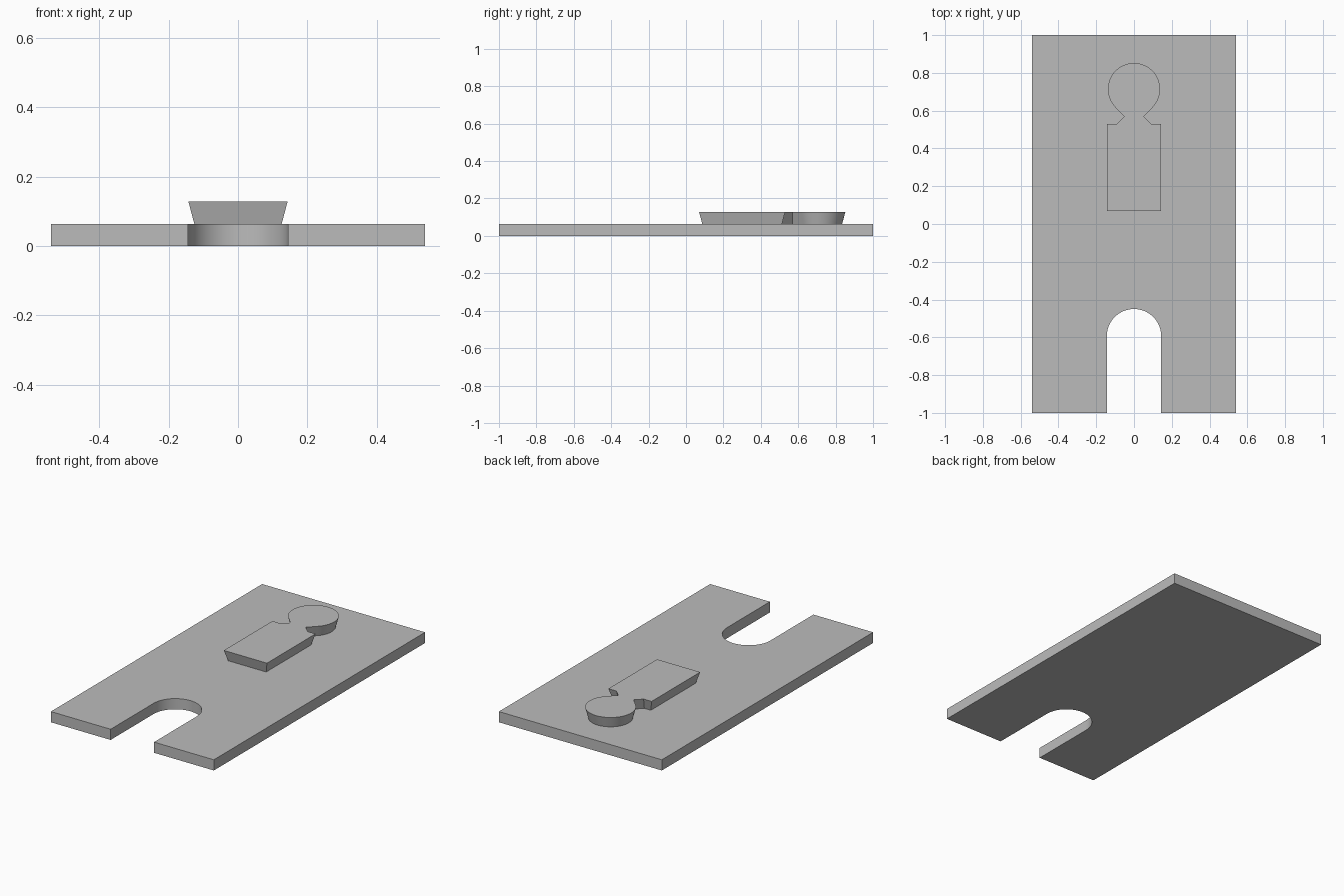
import bpy
import bmesh
from math import radians, sin, cos
from mathutils import Vector

cube = bpy.data.objects.get("Cube")
if cube:
    bpy.data.objects.remove(cube, do_unlink=True)

# One plain grey for everything
GREY = (0.5, 0.5, 0.5, 1)
grey = bpy.data.materials.new("plain_grey")
grey.use_nodes = True
grey.diffuse_color = GREY
grey.node_tree.nodes["Principled BSDF"].inputs["Base Color"].default_value = GREY


def arc(cy, radius, start, end, steps):
    """Points on an arc centred on x = 0."""
    angles = [radians(start + (end - start) * i / steps) for i in range(steps + 1)]
    return [Vector((radius * cos(a), cy + radius * sin(a))) for a in angles]


def inset(points, distance):
    """Mitred inward offset of a counter-clockwise outline."""
    result = []
    for i, p in enumerate(points):
        before = (p - points[i - 1]).normalized()
        after = (points[(i + 1) % len(points)] - p).normalized()
        n1 = Vector((-before.y, before.x))
        n2 = Vector((-after.y, after.x))
        result.append(p + (n1 + n2) * distance / (1 + n1.dot(n2)))
    return result


def loft(name, lower, upper, z0, z1):
    """Closed solid between two matching outlines."""
    bm = bmesh.new()
    low = [bm.verts.new((p.x, p.y, z0)) for p in lower]
    high = [bm.verts.new((p.x, p.y, z1)) for p in upper]
    bm.faces.new(low[::-1])
    bm.faces.new(high)
    for i in range(len(low)):
        j = (i + 1) % len(low)
        bm.faces.new((low[i], low[j], high[j], high[i]))
    mesh = bpy.data.meshes.new(name)
    bm.to_mesh(mesh)
    bm.free()
    mesh.materials.append(grey)
    obj = bpy.data.objects.new(name, mesh)
    bpy.context.collection.objects.link(obj)
    bpy.ops.object.select_all(action="DESELECT")
    obj.select_set(True)
    bpy.context.view_layer.objects.active = obj
    bpy.ops.object.shade_smooth_by_angle(angle=radians(30))


def mirrored(half):
    """Add the left-right mirror of a right-hand chain of points."""
    return half + [Vector((-p.x, p.y)) for p in reversed(half)]


THICK = 0.064
W, SLOT = 0.54, 0.144

# Base plate with a round-ended slot open at the front
corners = [Vector(p) for p in ((-SLOT, -1), (-W, -1), (-W, 1), (W, 1), (W, -1), (SLOT, -1))]
plate = corners + arc(-0.45 - SLOT, SLOT, 0, 180, 32)
loft("base_plate", plate, plate, 0, THICK)

# Undercut key: a rectangular body, a narrow neck and a round head
half_body = [Vector(p) for p in ((0.143, 0.07), (0.143, 0.53), (0.09, 0.53), (0.051, 0.569))]
body = mirrored(half_body)
key = body[:4] + arc(0.714, 0.138, -45, 225, 48) + body[4:]
loft("raised_key", inset(key, 0.017), key, THICK, 0.128)
